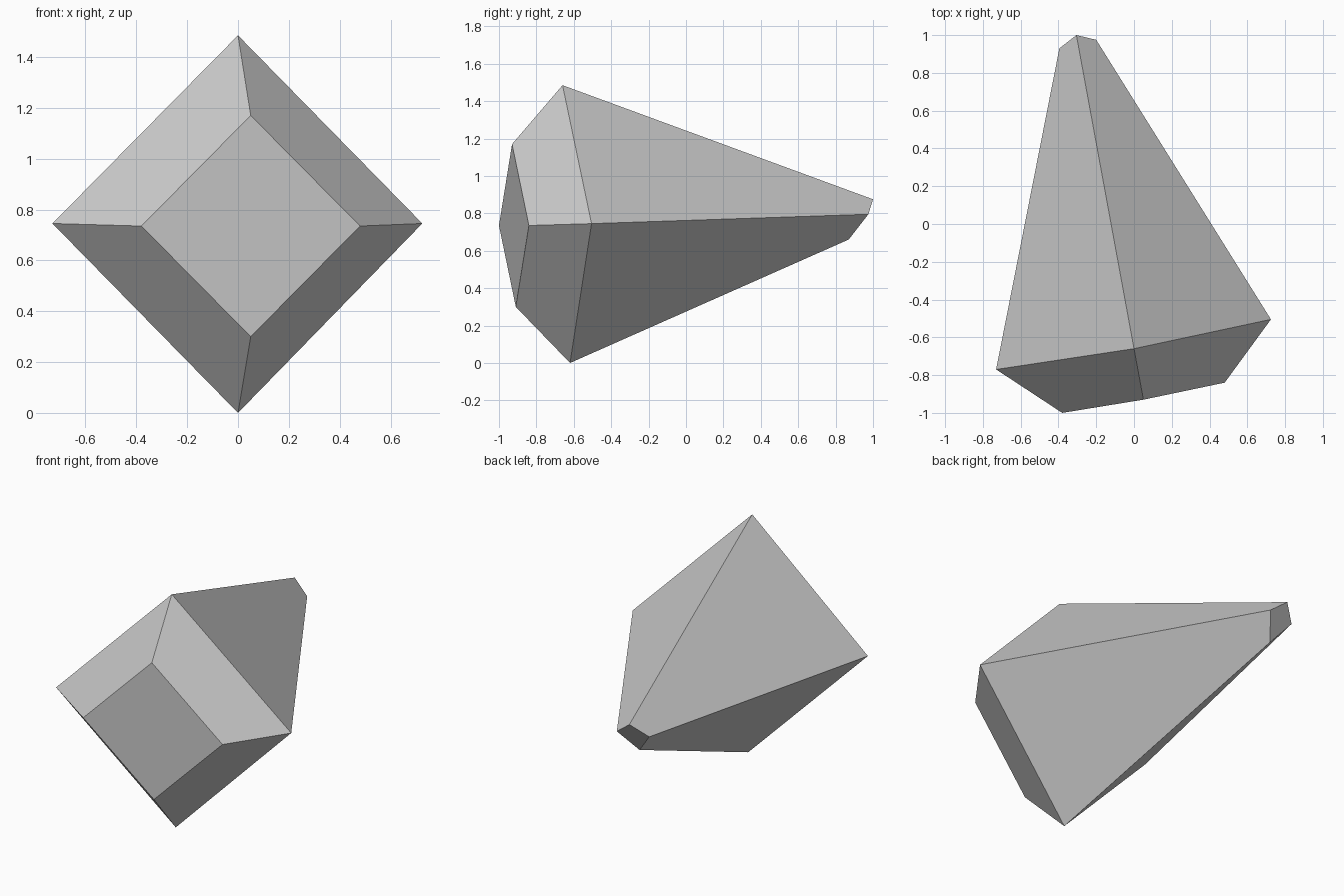
import bpy
import bmesh

default_cube = bpy.data.objects.get("Cube")
if default_cube:
    bpy.data.objects.remove(default_cube, do_unlink=True)


def make_material(name, colour):
    material = bpy.data.materials.new(name)
    material.use_nodes = True
    material.diffuse_color = colour
    material.node_tree.nodes["Principled BSDF"].inputs["Base Color"].default_value = colour
    return material


def loft(name, sections, material):
    """Join matching cross-sections with flat sides and cap both ends."""
    bm = bmesh.new()
    rings = [[bm.verts.new(point) for point in section] for section in sections]
    for first, second in zip(rings, rings[1:]):
        count = len(first)
        for i in range(count):
            j = (i + 1) % count
            bm.faces.new((first[i], first[j], second[j], second[i]))
    bm.faces.new(rings[0])
    bm.faces.new(rings[-1])
    bmesh.ops.recalc_face_normals(bm, faces=bm.faces)
    mesh = bpy.data.meshes.new(name)
    bm.to_mesh(mesh)
    bm.free()
    mesh.materials.append(material)
    obj = bpy.data.objects.new(name, mesh)
    bpy.context.collection.objects.link(obj)
    return obj


# Four-sided sections, each ordered top, left, bottom, right
front_facet = [(0.05, -0.93, 1.17), (0.48, -0.84, 0.735),
               (0.05, -0.91, 0.30), (-0.38, -1.0, 0.735)]
girdle = [(0, -0.66, 1.485), (0.725, -0.505, 0.745),
          (0, -0.62, 0), (-0.73, -0.77, 0.745)]
back_tip = [(-0.305, 1.0, 0.875), (-0.20, 0.975, 0.795),
            (-0.285, 0.87, 0.66), (-0.395, 0.93, 0.795)]

# Faceted shard with a bevelled front and a long tapering back
loft("crystal_shard", [front_facet, girdle, back_tip],
     make_material("stone_grey", (0.6, 0.6, 0.6, 1)))
